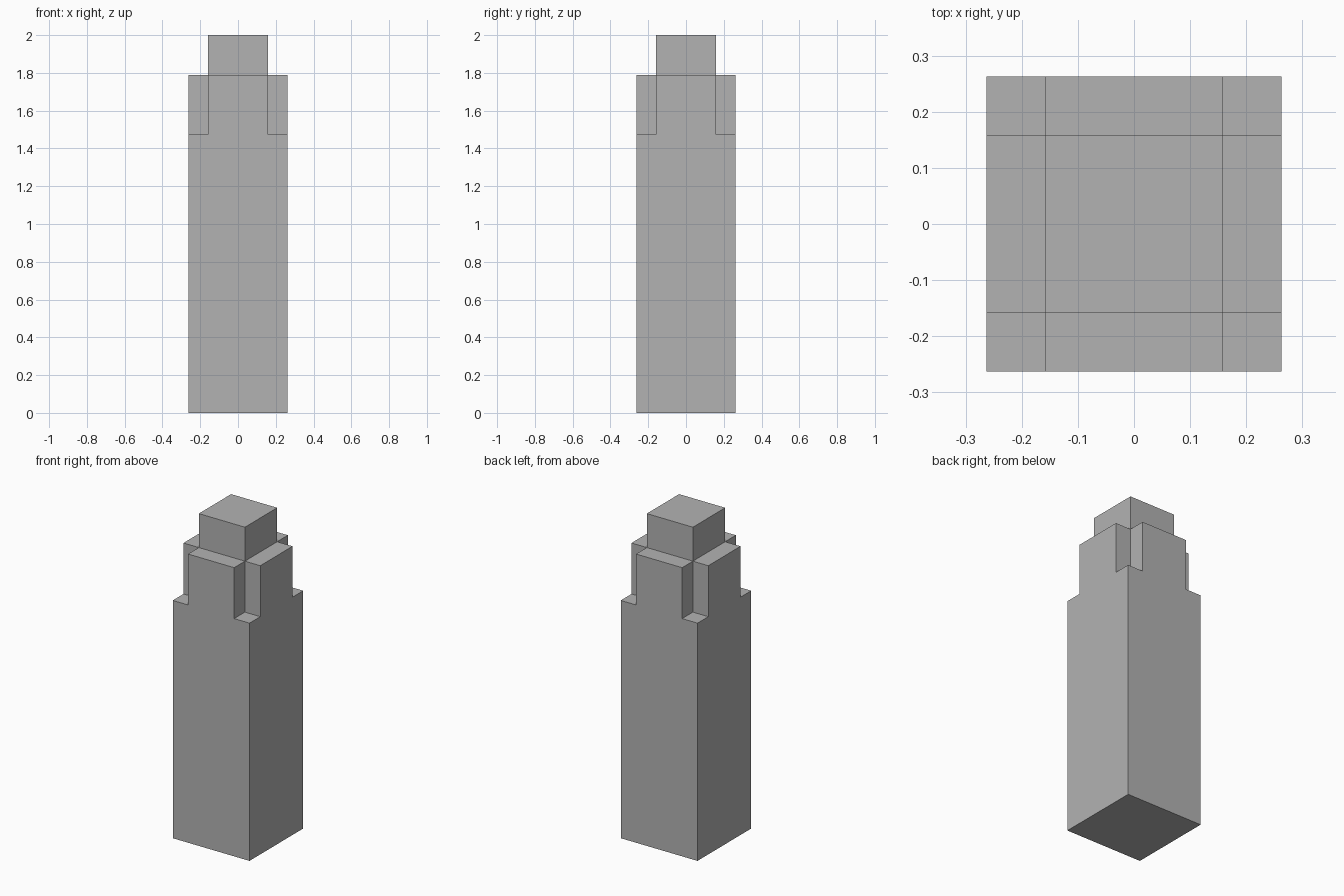
import bpy, bmesh, math

cube = bpy.data.objects.get("Cube")
if cube:
    bpy.data.objects.remove(cube, do_unlink=True)

U = 2 / 19                       # module: the tower is 19 modules tall
SHAFT, SHOULDER, CROWN = 14 * U, 17 * U, 19 * U
INNER, OUTER = 1.5 * U, 2.5 * U

# Single stone-grey material
stone = bpy.data.materials.new("stone_grey")
stone.use_nodes = True
colour = (0.45, 0.45, 0.45, 1)
stone.diffuse_color = colour
stone.node_tree.nodes["Principled BSDF"].inputs["Base Color"].default_value = colour

bm = bmesh.new()

# Square footprint split into corners, sides and centre
lines = (-OUTER, -INNER, INNER, OUTER)
grid = [[bm.verts.new((x, y, 0)) for x in lines] for y in lines]
for j in range(3):
    for i in range(3):
        bm.faces.new((grid[j][i], grid[j][i + 1], grid[j + 1][i + 1], grid[j + 1][i]))


def raise_cells(cells, z):
    """Extrude the given cells upwards to height z and return the new top."""
    result = bmesh.ops.extrude_face_region(bm, geom=cells)["geom"]
    for v in result:
        if isinstance(v, bmesh.types.BMVert):
            v.co.z = z
    return [f for f in result if isinstance(f, bmesh.types.BMFace)]


def off_axes(face):
    """Number of directions in which a cell lies away from the centre."""
    c = face.calc_center_median()
    return (abs(c.x) > INNER) + (abs(c.y) > INNER)


# Shaft, then cross-shaped shoulder with notched corners, then crown block
top = raise_cells(bm.faces[:], SHAFT)
top = raise_cells([f for f in top if off_axes(f) < 2], SHOULDER)
raise_cells([f for f in top if off_axes(f) == 0], CROWN)

# Merge coplanar cells into clean flat faces
bmesh.ops.recalc_face_normals(bm, faces=bm.faces[:])
bmesh.ops.dissolve_limit(bm, angle_limit=math.radians(1),
                         verts=bm.verts[:], edges=bm.edges[:])

mesh = bpy.data.meshes.new("stepped_tower")
bm.to_mesh(mesh)
bm.free()
mesh.materials.append(stone)
tower = bpy.data.objects.new("stepped_tower", mesh)
bpy.context.collection.objects.link(tower)
